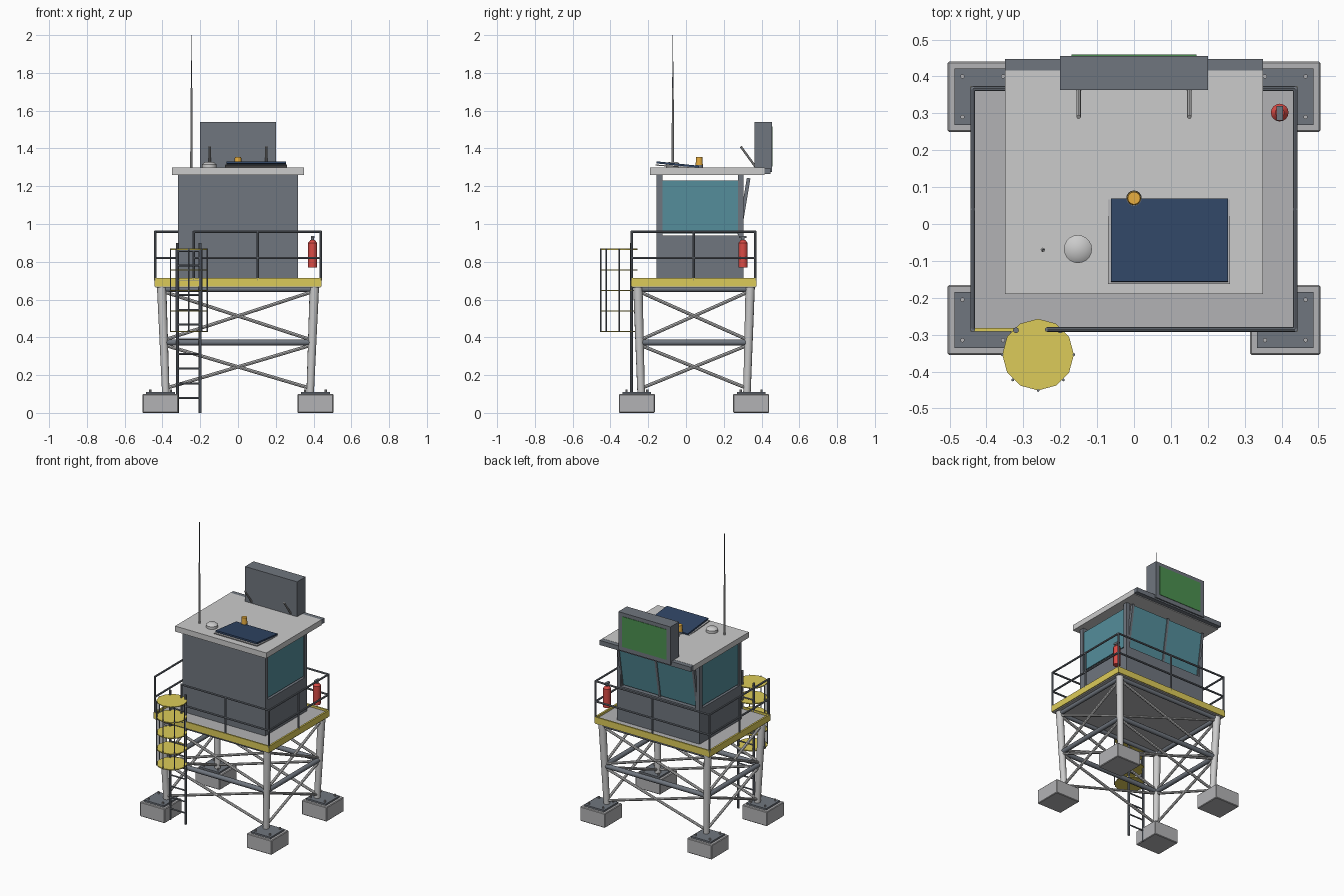
import bpy
from math import sin, cos, pi, radians
from mathutils import Vector

if "Cube" in bpy.data.objects:
    bpy.data.objects.remove(bpy.data.objects["Cube"])


def mat(name, r, g, b):
    m = bpy.data.materials.new(name)
    m.diffuse_color = (r, g, b, 1)
    m.use_nodes = True
    m.node_tree.nodes["Principled BSDF"].inputs["Base Color"].default_value = m.diffuse_color
    return m


STEEL = mat("slate_steel", .16, .18, .21)
YELLOW = mat("safety_yellow", .72, .60, .10)
GLASS = mat("teal_glass", .09, .27, .33)
RED = mat("red", .7, .07, .06)
AMBER = mat("amber", .8, .42, .05)
GREEN = mat("screen_green", .07, .28, .08)
NAVY = mat("solar_navy", .03, .06, .13)
LIGHT = mat("light_grey", .75, .75, .75)
GREY = mat("mid_grey", .45, .45, .46)


def finish(o, name, m):
    o.name = name
    if m:
        o.data.materials.append(m)
    return o


def box(name, x0, x1, y0, y1, z0, z1, m=None, bevel=0, tilt=0):
    bpy.ops.mesh.primitive_cube_add(size=1, location=((x0+x1)/2, (y0+y1)/2, (z0+z1)/2))
    o = bpy.context.object
    o.scale = (x1-x0, y1-y0, z1-z0)
    bpy.ops.object.transform_apply(location=False, rotation=False)
    o.rotation_euler.x = radians(tilt)
    if bevel:
        b = o.modifiers.new("bevel", "BEVEL")
        b.width, b.segments = bevel, 1
    return finish(o, name, m)


def tube(name, a, b, r, m=None, r2=None, n=12):
    a, b = Vector(a), Vector(b)
    d = b - a
    bpy.ops.mesh.primitive_cone_add(vertices=n, radius1=r, radius2=r if r2 is None else r2,
                                    depth=d.length, location=(a+b)/2)
    o = bpy.context.object
    o.rotation_euler = d.to_track_quat('Z', 'Y').to_euler()
    bpy.ops.object.shade_smooth_by_angle(angle=radians(40))
    return finish(o, name, m)


CY = .0425                      # middle of the tower in y
CORNERS = [(-1, -1), (1, -1), (1, 1), (-1, 1)]


def leg_point(c, z):            # point on the leaning leg axis
    t = (z - .1) / .56
    return Vector((c[0]*(.382+.022*t), CY+c[1]*(.28+.017*t), z))


# Footings, base plates, bolts and legs
for c in CORNERS:
    fx, fy = c[0]*.41, CY+c[1]*.3025
    box("footing", fx-.095, fx+.095, fy-.095, fy+.095, 0, .1, GREY, .004)
    box("base_plate", fx-.076, fx+.076, fy-.076, fy+.076, .1, .111, STEEL)
    for d in CORNERS:
        bx, by = fx+d[0]*.055, fy+d[1]*.055
        tube("anchor_bolt", (bx, by, .1), (bx, by, .125), .006, GREY, n=8)
    tube("leg", leg_point(c, .105), leg_point(c, .67), .02, LIGHT, .025)

# Girts, top beams and cross bracing on all four sides
for i, c in enumerate(CORNERS):
    d = CORNERS[(i+1) % 4]
    tube("girt", leg_point(c, .373), leg_point(d, .373), .016, STEEL)
    tube("deck_beam", leg_point(c, .655), leg_point(d, .655), .014, STEEL)
    for lo, hi in ((.13, .36), (.385, .645)):
        tube("brace", leg_point(c, lo), leg_point(d, hi), .009, LIGHT, n=8)
        tube("brace", leg_point(c, hi), leg_point(d, lo), .009, LIGHT, n=8)

# Deck with yellow toe boards
X, Y0, Y1 = .437, -.286, .367
box("deck", -X, X, Y0, Y1, .664, .70, GREY)
box("toe_board_front", -X-.006, X+.006, Y0-.006, Y0+.004, .67, .714, YELLOW)
box("toe_board_back", -X-.006, X+.006, Y1-.004, Y1+.006, .67, .714, YELLOW)
for s in (-1, 1):
    box("toe_board_side", s*X-.006, s*X+.006, Y0, Y1, .67, .714, YELLOW)

# Railing, with a gap at the ladder
GAP = -.235
for z in (.82, .96):
    path = [(GAP, Y0), (X, Y0), (X, Y1), (-X, Y1), (-X, Y0)]
    for p, q in zip(path, path[1:]):
        tube("rail", (*p, z), (*q, z), .0065, STEEL, n=8)
for p in [(GAP, Y0), (.105, Y0), (X, Y0), (X, .04), (X, Y1), (0, Y1), (-X, Y1), (-X, .04), (-X, Y0)]:
    tube("rail_post", (*p, .70), (*p, .964), .0065, STEEL, n=8)

# Cabin walls, corner posts and windows
box("cabin_lower_wall", -.318, .318, -.155, .305, .70, .94, STEEL)
box("cabin_front_wall", -.318, .318, -.155, -.125, .94, 1.262, STEEL)
for s in (-1, 1):
    box("cabin_back_post", s*.303-.015, s*.303+.015, .275, .305, .94, 1.262, STEEL)
    box("side_window", s*.306-.006, s*.306+.006, -.125, .277, .95, 1.23, GLASS)
TILT = -9.5
box("back_window", -.29, .29, .301, .311, .945, 1.24, GLASS, tilt=TILT)
for x in (-.288, 0, .288):
    box("window_mullion", x-.008, x+.008, .297, .316, .94, 1.245, STEEL, tilt=TILT)

# Roof and back gutter
box("roof", -.35, .35, -.19, .416, 1.26, 1.298, LIGHT)
box("roof_gutter", -.35, .35, .414, .447, 1.265, 1.297, STEEL)

# Sign box with green screen facing back, and its struts
box("sign_box", -.2, .2, .363, .456, 1.275, 1.54, STEEL)
box("sign_screen", -.17, .17, .45, .459, 1.305, 1.515, GREEN)
for x in (-.15, .15):
    tube("sign_strut", (x, .29, 1.41), (x, .37, 1.30), .006, LIGHT, n=8)

# Solar panel on its tilted frame
box("solar_frame", -.07, .26, -.163, .066, 1.301, 1.307, GREY, tilt=-4)
box("solar_panel", -.062, .255, -.157, .069, 1.309, 1.32, NAVY, tilt=-6)

# Roof fittings
tube("beacon_base", (0, .07, 1.297), (0, .07, 1.312), .021, STEEL, n=16)
tube("beacon_lamp", (0, .07, 1.312), (0, .07, 1.355), .019, AMBER, .017, 16)
tube("dome_base", (-.152, -.068, 1.297), (-.152, -.068, 1.316), .038, LIGHT, n=20)
tube("dome_cap", (-.152, -.068, 1.316), (-.152, -.068, 1.328), .038, LIGHT, .022, 20)
tube("antenna_base", (-.247, -.07, 1.297), (-.247, -.07, 1.72), .006, LIGHT, .005, 8)
tube("antenna_whip", (-.247, -.07, 1.72), (-.247, -.07, 2), .003, STEEL, .002, 6)

# Ladder
for x in (-.32, -.2):
    tube("ladder_stile", (x, -.288, 0), (x, -.288, .9), .008, STEEL, n=8)
for i in range(11):
    z = .078*(i+1)
    tube("ladder_rung", (-.32, -.288, z), (-.2, -.288, z), .005, STEEL, n=8)

# Ladder cage: solid yellow discs joined by upright bars
LX, LY, R = -.26, -.354, .097
for i in range(5):
    z = .43 + .109*i
    tube("cage_disc", (LX, LY, z-.003), (LX, LY, z+.003), R, YELLOW, n=12)
for k in (180, 225, 270, 315, 360):
    x, y = LX+R*cos(radians(k)), LY+R*sin(radians(k))
    tube("cage_bar", (x, y, .427), (x, y, .87), .004, STEEL, n=6)

# Fire extinguisher on the back right railing
EX, EY = .395, .302
tube("extinguisher_body", (EX, EY, .77), (EX, EY, .9), .024, RED, n=16)
tube("extinguisher_shoulder", (EX, EY, .9), (EX, EY, .915), .024, RED, .012, 16)
tube("extinguisher_valve", (EX, EY, .912), (EX, EY, .935), .009, STEEL, n=10)
box("extinguisher_handle", EX-.009, EX+.009, EY-.022, EY+.018, .925, .937, STEEL)
